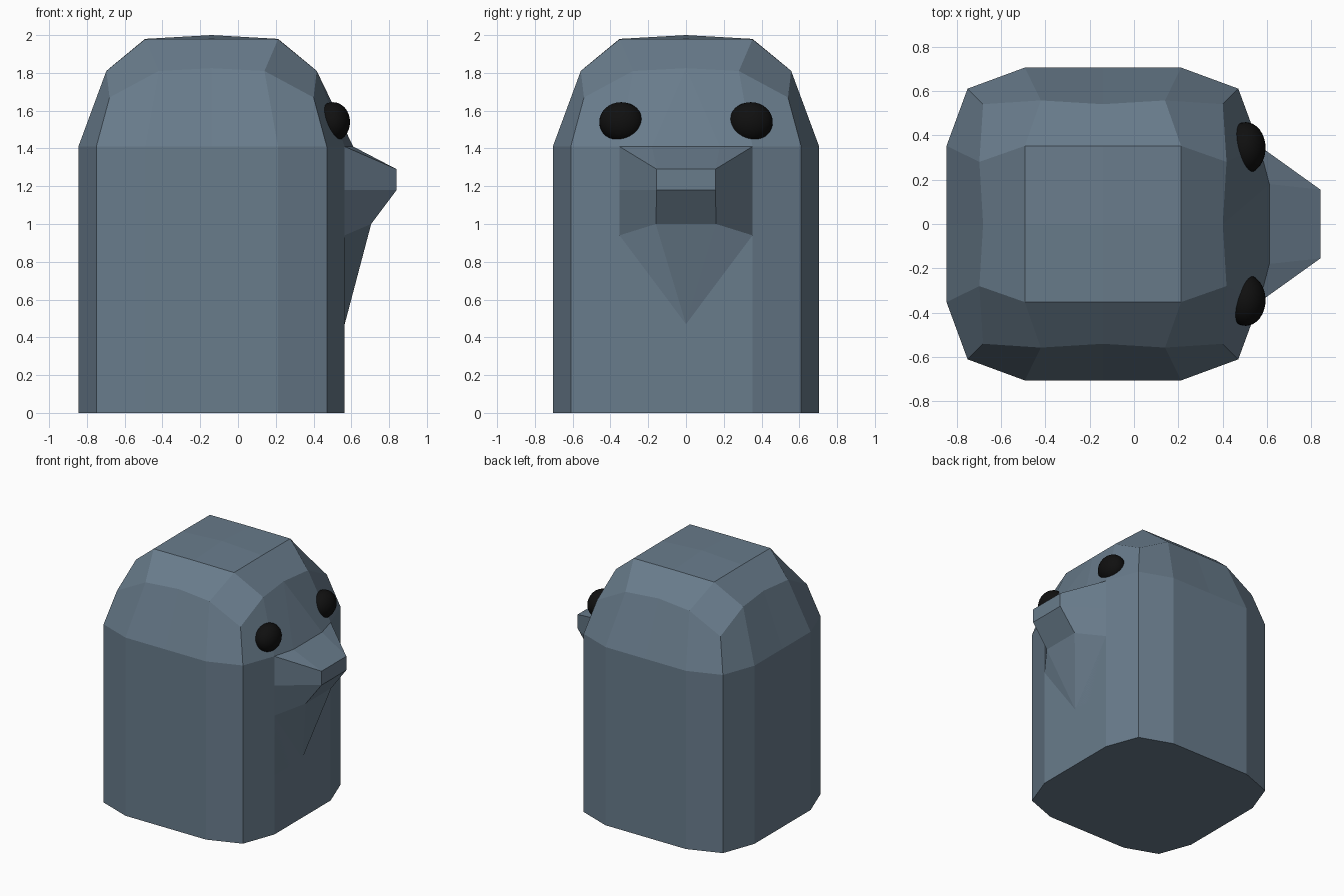
import bpy, bmesh

if "Cube" in bpy.data.objects:
    bpy.data.objects.remove(bpy.data.objects["Cube"])


def material(name, rgb):
    m = bpy.data.materials.new(name)
    m.diffuse_color = (*rgb, 1)
    m.use_nodes = True
    m.node_tree.nodes["Principled BSDF"].inputs["Base Color"].default_value = m.diffuse_color
    return m


slate = material("slate", (0.14, 0.20, 0.26))
black = material("black", (0.005, 0.005, 0.005))
CX = -0.14


def make(name, verts, faces, mat):
    me = bpy.data.meshes.new(name)
    me.from_pydata(verts, [], faces)
    bm = bmesh.new()
    bm.from_mesh(me)
    bmesh.ops.recalc_face_normals(bm, faces=bm.faces)
    bm.to_mesh(me)
    bm.free()
    me.materials.append(mat)
    ob = bpy.data.objects.new(name, me)
    bpy.context.collection.objects.link(ob)
    return ob


def ring(quarter):
    # repeat one quarter of a ring around the body axis
    pts = []
    for k in range(4):
        for x, y, z in quarter:
            for _ in range(k):
                x, y = -y, x
            pts.append((x + CX, y, z))
    return pts


# body: straight rounded-square walls with a faceted dome
def wall(z):
    return ring([(.61, .61, z), (.352, .705, z), (0, .705, z), (-.352, .705, z)])


verts = wall(0) + wall(1.41)
verts += ring([(.54, .54, 1.67), (.28, .557, 1.81), (0, .54, 1.825), (-.28, .557, 1.81)])
verts += ring([(.352, .352, 1.978), (0, .352, 1.98)])
verts.append((CX, 0, 2.0))
faces = [tuple(reversed(range(16)))]
for r in (0, 16):
    for i in range(16):
        j = (i + 1) % 16
        faces.append((r + i, r + j, r + 16 + j, r + 16 + i))


def low(i):
    return 32 + i % 16


def top(i):
    return 48 + i % 8


for k in range(4):
    a, b = 4 * k, 2 * k
    faces += [(low(a + 1), low(a + 2), top(b + 1), top(b)),
              (low(a + 2), low(a + 3), top(b + 2), top(b + 1)),
              (low(a - 1), low(a), low(a + 1), top(b)),
              (top(b - 1), top(b), top(b + 1), 56)]
make("body", verts, faces, slate)

# beak with brow and throat: half modelled, then mirrored
P = {
    "brow": (.417, .28, 1.81), "brow_m": (.40, 0, 1.825),
    "o1": (.565, .352, 1.41), "o2": (.565, .352, 1.18),
    "o3": (.565, .352, .94), "o4": (.565, .352, .47),
    "i1": (.61, .18, 1.41), "i2": (.84, .155, 1.29),
    "i3": (.84, .155, 1.18), "i4": (.705, .16, 1.0),
    "m1": (.61, 0, 1.41), "m2": (.84, 0, 1.29),
    "m3": (.84, 0, 1.18), "m4": (.705, 0, 1.0), "m5": (.565, 0, .47),
}
names = list(P)
half = ["brow o1 i1 brow_m", "brow_m i1 m1", "i1 i2 m2 m1", "o1 i2 i1",
        "o1 o2 i3 i2", "i2 i3 m3 m2", "o2 o3 i4 i3", "i3 i4 m4 m3",
        "o3 o4 m5 i4", "i4 m5 m4"]
beak = make("beak", list(P.values()),
            [tuple(names.index(n) for n in f.split()) for f in half], slate)
mod = beak.modifiers.new("mirror", 'MIRROR')
mod.use_axis = (False, True, False)

# eyes
for side, name in ((1, "left_eye"), (-1, "right_eye")):
    bpy.ops.mesh.primitive_uv_sphere_add(segments=32, ring_count=16, radius=1,
                                         location=(.503, side * .343, 1.54))
    eye = bpy.context.object
    eye.name = name
    eye.scale = (.09, .116, .105)
    bpy.ops.object.shade_smooth()
    eye.data.materials.append(black)
